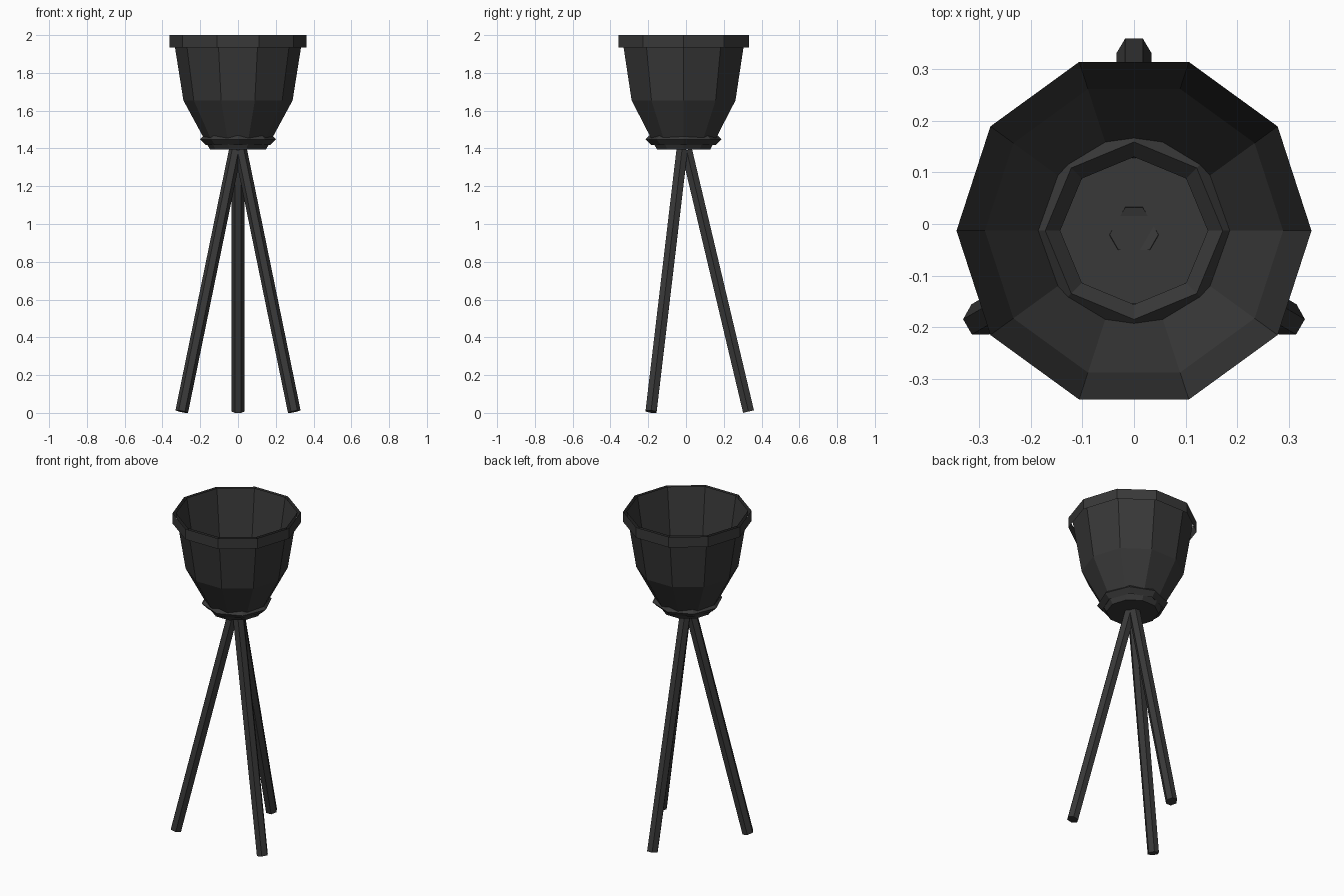
import bpy, math
from mathutils import Vector

if "Cube" in bpy.data.objects:
    bpy.data.objects.remove(bpy.data.objects["Cube"])

CY = -0.013   # common axis of bowl and legs sits slightly forward

mat = bpy.data.materials.new("charcoal black")
mat.diffuse_color = (0.04, 0.04, 0.04, 1)
mat.use_nodes = True
mat.node_tree.nodes["Principled BSDF"].inputs["Base Color"].default_value = mat.diffuse_color


def make(name, verts, faces):
    mesh = bpy.data.meshes.new(name)
    mesh.from_pydata(verts, [], faces)
    mesh.materials.append(mat)
    obj = bpy.data.objects.new(name, mesh)
    bpy.context.collection.objects.link(obj)
    return obj


def lathe(name, profile, sides, floor=False, closed=False):
    """Spin an (r, z) profile, listed bottom to top on the outside."""
    verts = [(r * math.cos(2 * math.pi * i / sides),
              CY + r * math.sin(2 * math.pi * i / sides), z)
             for r, z in profile for i in range(sides)]
    n = len(profile)
    faces = []
    for k in range(n if closed else n - 1):
        a, b = k * sides, (k + 1) % n * sides
        for i in range(sides):
            j = (i + 1) % sides
            faces.append((a + i, a + j, b + j, b + i))
    if floor:
        faces.append(tuple(reversed(range(sides))))
    return make(name, verts, faces)


def rod(name, start, end, radius, outward, sides=6):
    """Six-sided rod with square-cut ends, a flat facing outward."""
    axis = (end - start).normalized()
    u = axis.cross(outward).normalized()
    v = axis.cross(u)
    verts = [p + radius * (math.cos(t) * u + math.sin(t) * v)
             for p in (start, end)
             for t in (2 * math.pi * i / sides for i in range(sides))]
    faces = [(i, (i + 1) % sides, sides + (i + 1) % sides, sides + i)
             for i in range(sides)]
    faces += [tuple(reversed(range(sides))), tuple(range(sides, 2 * sides))]
    return make(name, verts, faces)


# Thin open bowl with a flat floor
lathe("bowl", [(0.148, 1.394), (0.289, 1.654), (0.344, 2.0)], 10, floor=True)

# Thin band standing just outside the bowl's lip
lathe("rim_band", [(0.363, 1.935), (0.363, 2.0)], 10)

# Eight-sided collar with a diamond section, passing through the bowl wall
lathe("collar", [(0.172, 1.419), (0.201, 1.448), (0.172, 1.477), (0.143, 1.448)],
      8, closed=True)

# Three splayed legs, just piercing the bowl floor
for name, deg in (("rear_leg", 90), ("left_leg", 210), ("right_leg", 330)):
    out = Vector((math.cos(math.radians(deg)), math.sin(math.radians(deg)), 0))
    base = Vector((0, CY, 0))
    rod(name, base + out * 0.344 + Vector((0, 0, 0.007)),
        base + out * 0.016 + Vector((0, 0, 1.391)), 0.034, out)
